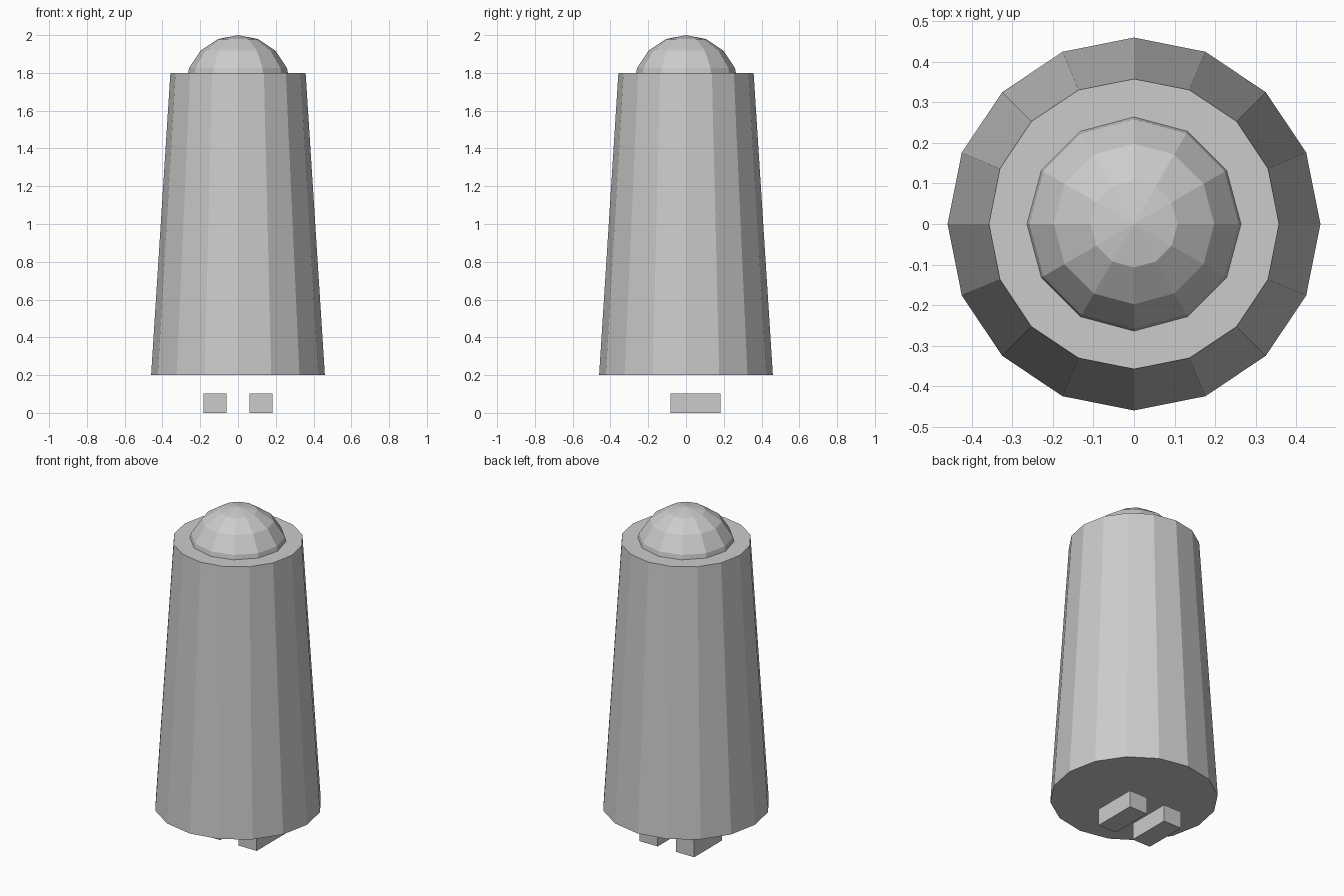
import bpy

if "Cube" in bpy.data.objects:
    bpy.data.objects.remove(bpy.data.objects["Cube"])

grey = bpy.data.materials.new("plain grey")
grey.diffuse_color = (0.6, 0.6, 0.6, 1)
grey.use_nodes = True
grey.node_tree.nodes["Principled BSDF"].inputs["Base Color"].default_value = grey.diffuse_color


def finish(name):
    ob = bpy.context.object
    ob.name = name
    ob.data.materials.append(grey)
    bpy.ops.object.shade_flat()
    return ob


# Tapered sixteen-sided body
bpy.ops.mesh.primitive_cone_add(vertices=16, radius1=0.46, radius2=0.358,
                                depth=1.6, location=(0, 0, 1.0))
finish("body")

# Faceted dome, half sunk into the body
bpy.ops.mesh.primitive_uv_sphere_add(segments=12, ring_count=8, radius=0.28,
                                     location=(0, 0, 1.72))
finish("dome_head")

# Two block feet floating below the body, set towards the back
for side, name in ((-1, "left_foot"), (1, "right_foot")):
    bpy.ops.mesh.primitive_cube_add(size=1, location=(side * 0.122, 0.05, 0.051))
    foot = finish(name)
    foot.scale = (0.122, 0.266, 0.102)
